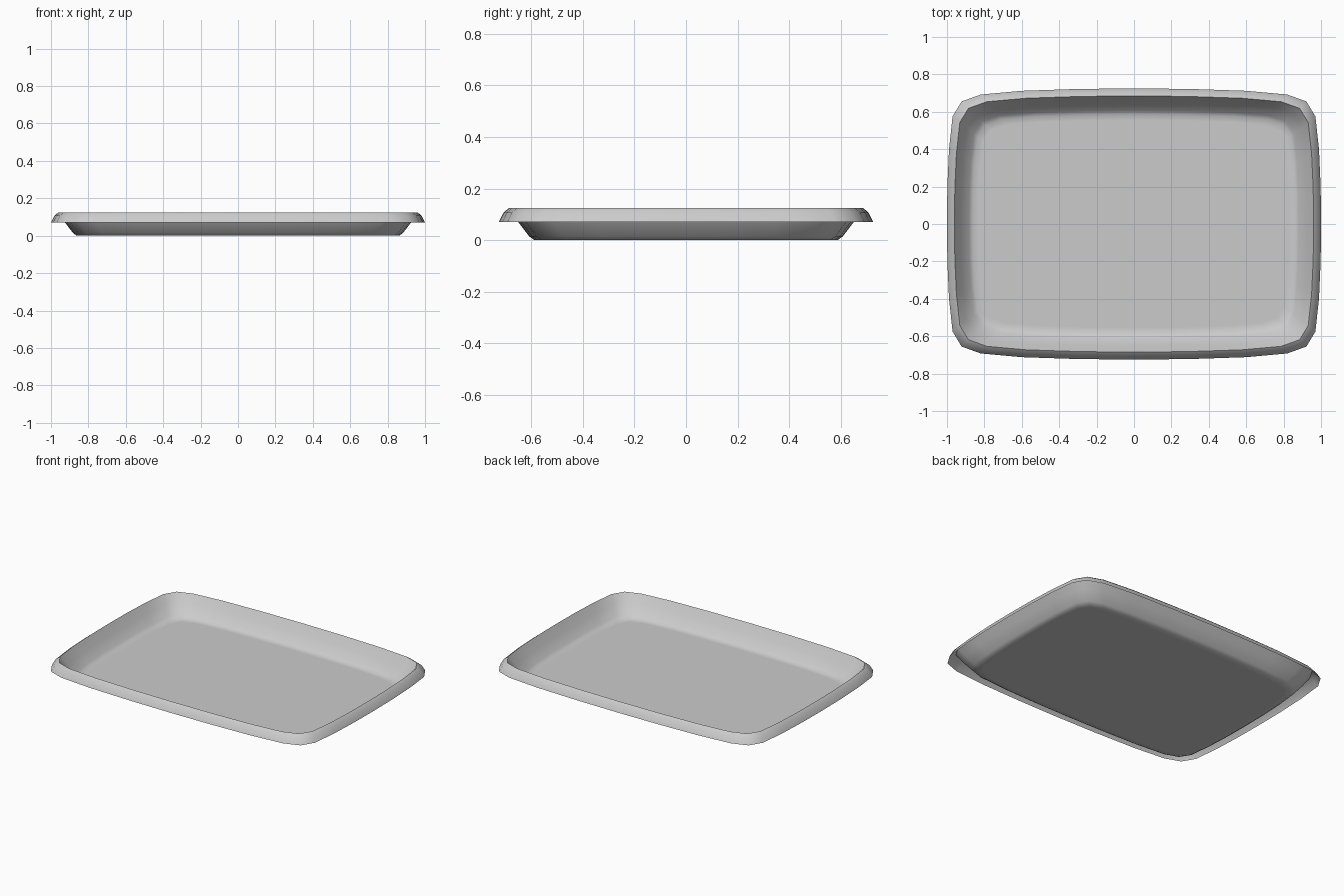
import bpy, bmesh, math

if "Cube" in bpy.data.objects:
    bpy.data.objects.remove(bpy.data.objects["Cube"])

HALF_X, HALF_Y = 1.0, 0.725

# Rim outline, one quarter from the +x side to the +y side
quarter = [(1.0, 0.0), (0.998, 0.2), (0.989, 0.4), (0.97, 0.575), (0.922, 0.655),
           (0.82, 0.692), (0.6, 0.712), (0.3, 0.722), (0.0, 0.725)]
half = quarter + [(-x, y) for x, y in quarter[-2::-1]]
outline = half + [(x, -y) for x, y in half[-2:0:-1]]

# Cross-section of the thin sheet: (inset from the rim, height)
profile = [(0.0, 0.07), (0.018, 0.107), (0.04, 0.125),   # turned-down lip
           (0.075, 0.07), (0.118, 0.014),                # sloping wall
           (0.138, 0.0), (0.17, 0.0)]                    # flat floor

bm = bmesh.new()
rings = []
for inset, z in profile:
    sx, sy = 1 - inset / HALF_X, 1 - inset / HALF_Y
    rings.append([bm.verts.new((x * sx, y * sy, z)) for x, y in outline])
n = len(outline)
for a, b in zip(rings, rings[1:]):
    for i in range(n):
        j = (i + 1) % n
        bm.faces.new((a[i], a[j], b[j], b[i]))
bm.faces.new(rings[-1])

mesh = bpy.data.meshes.new("serving_tray")
bm.to_mesh(mesh)
bm.free()
tray = bpy.data.objects.new("serving_tray", mesh)
bpy.context.collection.objects.link(tray)

# Smooth shading with a crisp edge along the top of the rim
bpy.context.view_layer.objects.active = tray
tray.select_set(True)
bpy.ops.object.shade_smooth_by_angle(angle=math.radians(50))
